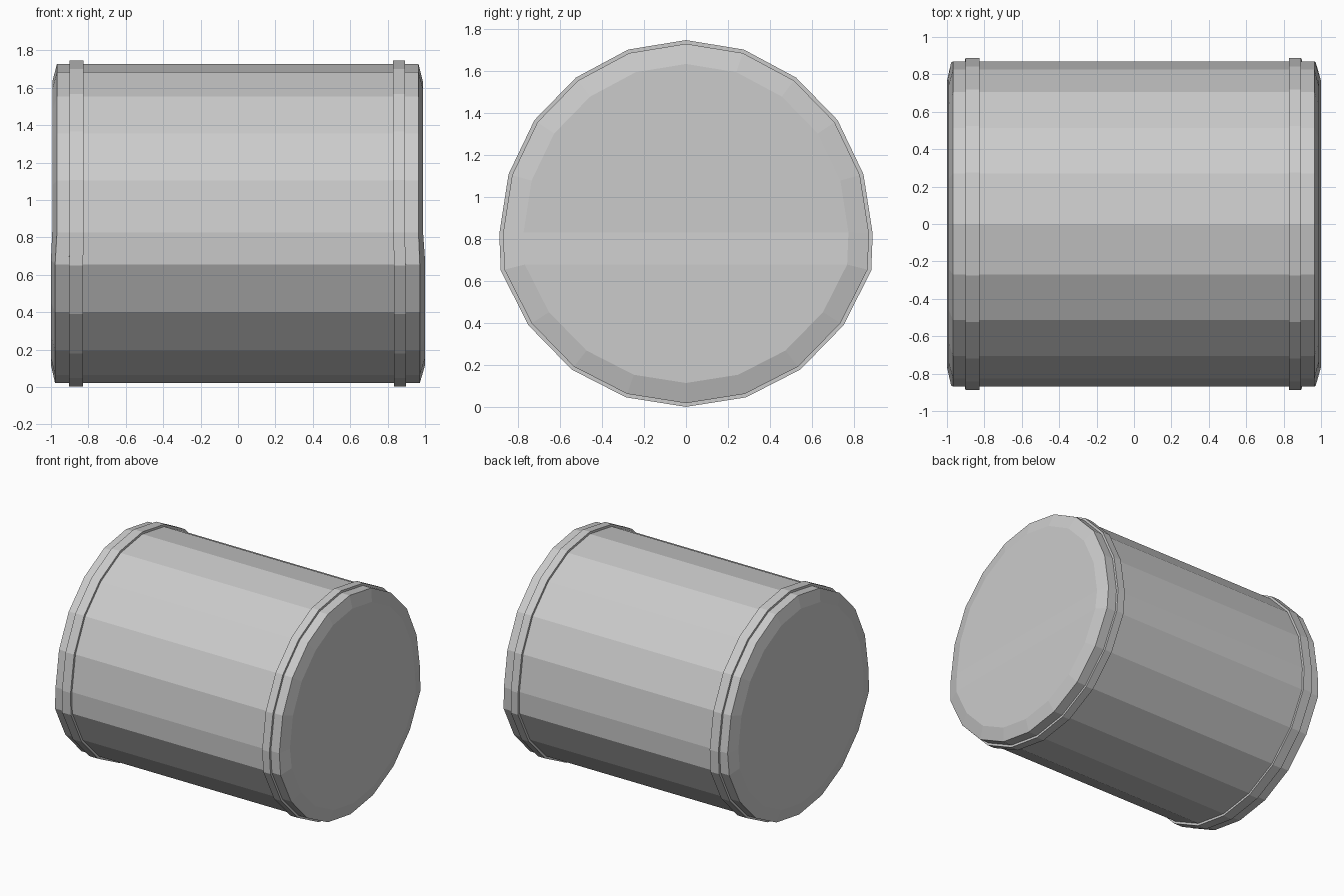
import bpy

if "Cube" in bpy.data.objects:
    bpy.data.objects.remove(bpy.data.objects["Cube"])

# Half outline of the barrel cross-section (y, z), top to bottom
HALF = [(0, 1.745), (0.275, 1.70), (0.523, 1.567), (0.72, 1.365), (0.843, 1.108),
        (0.887, 0.825), (0.88, 0.65), (0.748, 0.39), (0.543, 0.18), (0.285, 0.048), (0, 0.003)]
OUTLINE = HALF + [(-y, z) for y, z in HALF[-2:0:-1]]
N = len(OUTLINE)
MID = 0.874


def ring(x_up, x_low, s):
    """Scaled outline; the upper half sits at x_up and the lower half at x_low."""
    return [(x_up if z > 0.75 else x_low, y * s, MID + (z - MID) * s) for y, z in OUTLINE]


def loft(name, rings, loop=False):
    verts = [v for r in rings for v in r]
    count = len(rings)
    faces = []
    for i in range(count if loop else count - 1):
        a, b = i * N, (i + 1) % count * N
        for j in range(N):
            k = (j + 1) % N
            faces.append((a + j, a + k, b + k, b + j))
    if not loop:
        # End discs as strips between left and right outline points
        for base, flip in ((0, True), ((count - 1) * N, False)):
            for i in range(N // 2):
                q = [i, i + 1, (N - i - 1) % N, (N - i) % N]
                q = [base + v for v in dict.fromkeys(q)]
                faces.append(q[::-1] if flip else q)
    mesh = bpy.data.meshes.new(name)
    mesh.from_pydata(verts, [], faces)
    mesh.validate()
    obj = bpy.data.objects.new(name, mesh)
    bpy.context.collection.objects.link(obj)
    bpy.context.view_layer.objects.active = obj
    bpy.ops.object.mode_set(mode='EDIT')
    bpy.ops.mesh.select_all(action='SELECT')
    bpy.ops.mesh.normals_make_consistent(inside=False)
    bpy.ops.object.mode_set(mode='OBJECT')
    return obj


# Drum with chamfered ends
loft("drum_body", [ring(-0.993, -1.0, 0.87), ring(-0.968, -0.978, 0.98),
                   ring(0.965, 0.972, 0.98), ring(0.989, 1.0, 0.87)])

# Raised hoops near both ends
for name, up, low in (("left_hoop", (-0.90, -0.826), (-0.903, -0.828)),
                      ("right_hoop", (0.83, 0.892), (0.835, 0.897))):
    loft(name, [ring(up[0], low[0], 0.96), ring(up[0], low[0], 1.0),
                ring(up[1], low[1], 1.0), ring(up[1], low[1], 0.96)], loop=True)
